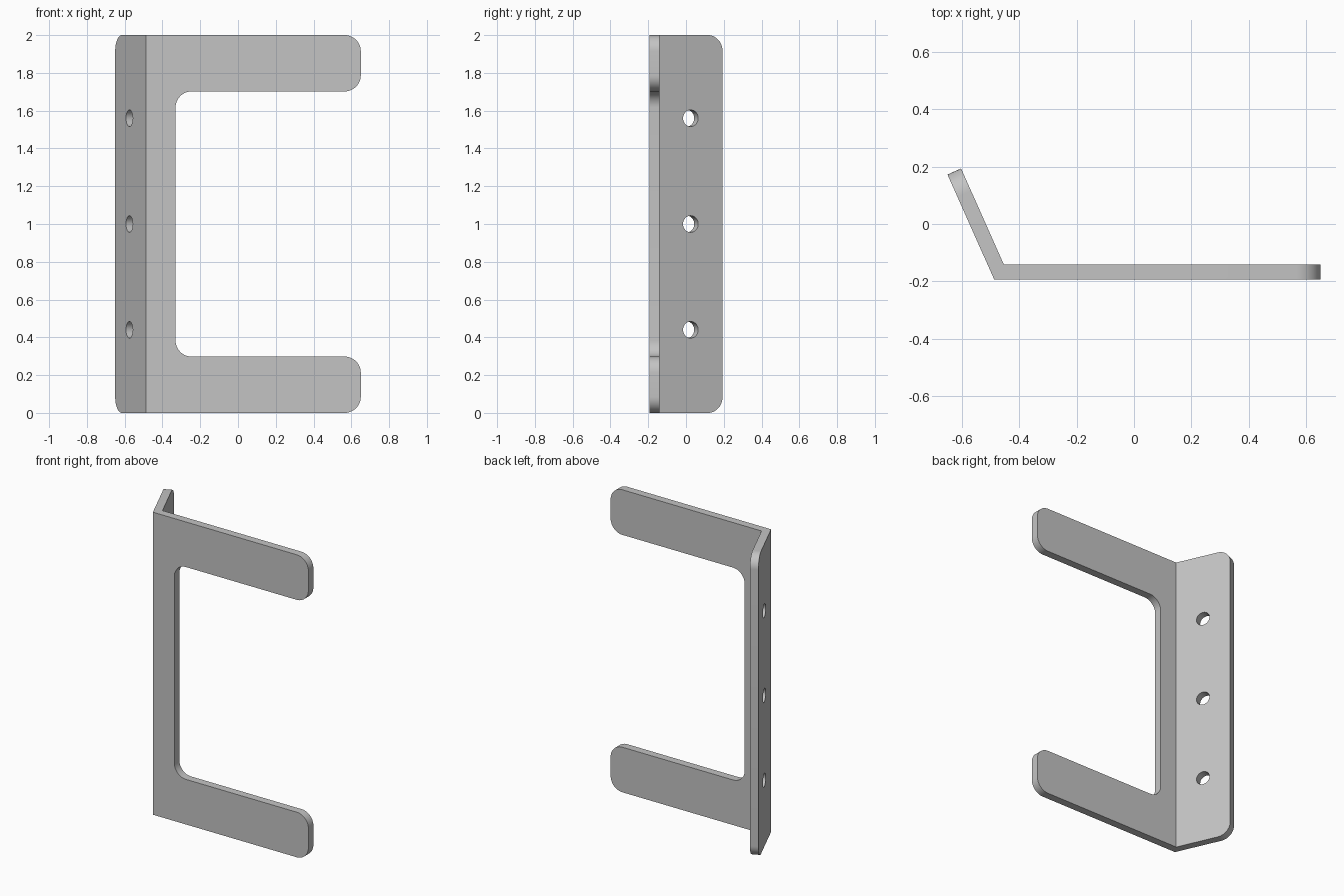
import bpy, bmesh
from math import sin, cos, pi, radians
from mathutils import Vector

cube = bpy.data.objects.get("Cube")
if cube:
    bpy.data.objects.remove(cube, do_unlink=True)

FOLD = Vector((-0.4875, -0.193, 0))      # outer line of the bend
THICK = 0.052
S, C = sin(radians(24)), cos(radians(24))
ARM, WEB, FLANGE = 1.1375, 0.157, 0.4    # lengths measured from the bend
BAR, HEIGHT, R = 0.298, 2.0, 0.085


def rounded(corners, steps=12):
    """Outline from (u, z, radius) right-angled corners."""
    pts = []
    for i, (u, z, r) in enumerate(corners):
        p = Vector((u, z))
        if not r:
            pts.append(p)
            continue
        a = p + (Vector(corners[i - 1][:2]) - p).normalized() * r
        b = p + (Vector(corners[(i + 1) % len(corners)][:2]) - p).normalized() * r
        for k in range(steps + 1):
            t = k / steps * pi / 2
            pts.append(a + b - p + (p - b) * cos(t) + (p - a) * sin(t))
    return pts


def place(p, depth):
    """Fold a flat point: u > 0 is the front plate, u < 0 the angled flange."""
    u, z = p
    if u > 1e-6:
        return FOLD + Vector((u, depth, z))
    if u > -1e-6:
        return FOLD + Vector((depth * (1 - S) / C, depth, z))
    return FOLD + Vector((u * S + C * depth, -u * C + S * depth, z))


# Folded sheet: C-shaped plate and flange
plate = rounded([(0, 0, 0), (ARM, 0, R), (ARM, BAR, R), (WEB, BAR, R),
                 (WEB, HEIGHT - BAR, R), (ARM, HEIGHT - BAR, R),
                 (ARM, HEIGHT, R), (0, HEIGHT, 0)])
flange = rounded([(0, HEIGHT, 0), (-FLANGE, HEIGHT, R), (-FLANGE, 0, R), (0, 0, 0)])

bm = bmesh.new()
for outline in (plate, flange):
    outer = [bm.verts.new(place(p, 0)) for p in outline]
    inner = [bm.verts.new(place(p, THICK)) for p in outline]
    bm.faces.new(outer)
    bm.faces.new(inner[::-1])
    for i in range(len(outline) - 1):    # the closing edge lies on the bend
        bm.faces.new((outer[i], inner[i], inner[i + 1], outer[i + 1]))
bmesh.ops.remove_doubles(bm, verts=bm.verts, dist=1e-5)
bmesh.ops.recalc_face_normals(bm, faces=bm.faces)
mesh = bpy.data.meshes.new("folded_bracket")
bm.to_mesh(mesh)
bm.free()
bracket = bpy.data.objects.new("folded_bracket", mesh)
bpy.context.collection.objects.link(bracket)

# Grey metal
grey = bpy.data.materials.new("grey_metal")
grey.use_nodes = True
colour = (0.55, 0.55, 0.55, 1)
grey.diffuse_color = colour
grey.node_tree.nodes["Principled BSDF"].inputs["Base Color"].default_value = colour
mesh.materials.append(grey)

# Screw holes through the flange
for z in (0.44, 1.0, 1.56):
    bpy.ops.mesh.primitive_cylinder_add(vertices=32, radius=0.044, depth=0.3,
                                        location=place((-0.215, z), THICK / 2))
    cutter = bpy.context.object
    cutter.name = "hole_cutter"
    cutter.hide_render = True
    cutter.rotation_euler = Vector((C, S, 0)).to_track_quat('Z', 'Y').to_euler()
    cutter.data.materials.append(grey)
    bpy.context.view_layer.objects.active = bracket
    mod = bracket.modifiers.new("screw_hole", 'BOOLEAN')
    mod.operation, mod.solver, mod.object = 'DIFFERENCE', 'EXACT', cutter
    bpy.ops.object.modifier_apply(modifier=mod.name)
    bpy.data.objects.remove(cutter, do_unlink=True)

bpy.ops.object.select_all(action='DESELECT')
bracket.select_set(True)
bpy.context.view_layer.objects.active = bracket
bpy.ops.object.shade_smooth_by_angle(angle=radians(30))
